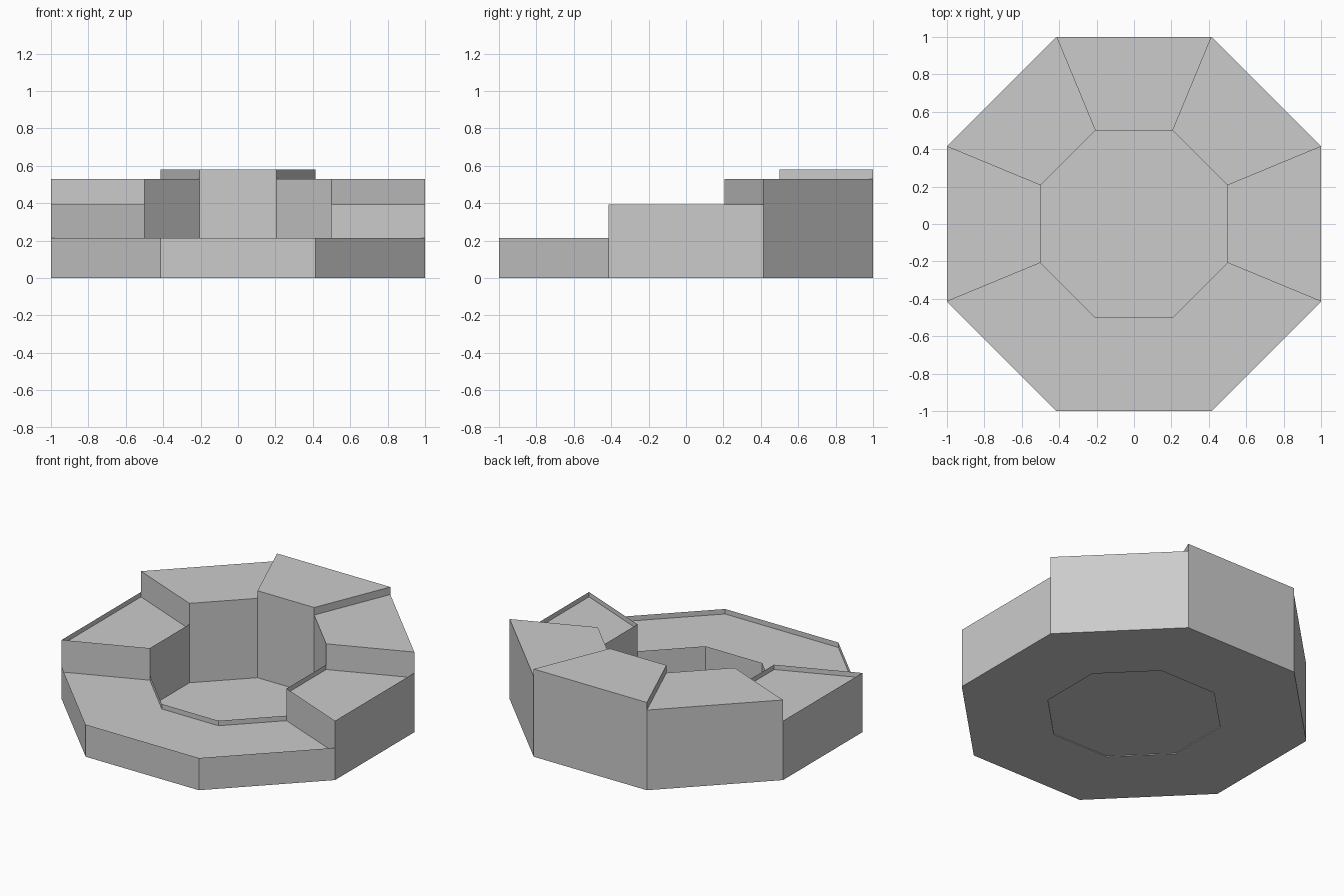
import bpy, bmesh
from math import radians, cos, sin

if "Cube" in bpy.data.objects:
    bpy.data.objects.remove(bpy.data.objects["Cube"])

OUTER, INNER = 1 / cos(radians(22.5)), 0.5 / cos(radians(22.5))


def corner(k, r, z):
    """Octagon corner k (corner 0 is at 22.5 degrees)."""
    a = radians(22.5 + 45 * k)
    return (r * cos(a), r * sin(a), z)


def finish(name, bm):
    mesh = bpy.data.meshes.new(name)
    bm.to_mesh(mesh)
    bm.free()
    obj = bpy.data.objects.new(name, mesh)
    bpy.context.collection.objects.link(obj)
    return obj


def sector(name, first, count, surface, rim=0.0):
    """Solid run of octagon sectors, with an optional thin upstanding rim."""
    bm = bmesh.new()
    ks = range(first, first + count + 1)
    rows = {(r, z): [bm.verts.new(corner(k, r, z)) for k in ks]
            for r in (OUTER, INNER) for z in (0, surface)}
    ob, ot = rows[OUTER, 0], rows[OUTER, surface]
    ib, it = rows[INNER, 0], rows[INNER, surface]
    for i in range(count):
        for a, b in ((ob, ot), (ot, it), (it, ib), (ib, ob)):
            bm.faces.new((a[i], a[i + 1], b[i + 1], b[i]))
    for i in (0, count):
        bm.faces.new((ob[i], ot[i], it[i], ib[i]))
    bmesh.ops.recalc_face_normals(bm, faces=bm.faces)
    if rim:
        # the side walls carry on above the recessed top surface
        loop = ot + it[::-1]
        low = [bm.verts.new(v.co) for v in loop]
        high = [bm.verts.new((v.co.x, v.co.y, surface + rim)) for v in loop]
        for i in range(len(loop)):
            j = (i + 1) % len(loop)
            bm.faces.new((low[i], low[j], high[j], high[i]))
    return finish(name, bm)


# stepped ring: low front, middle sides, high back corners, highest back
sector("front_step", 4, 3, 0.18, 0.033)
sector("left_step", 3, 1, 0.36, 0.032)
sector("right_step", 7, 1, 0.36, 0.032)
sector("back_left_step", 2, 1, 0.53)
sector("back_right_step", 0, 1, 0.53)
sector("back_step", 1, 1, 0.58)

# thin floor of the central well
bm = bmesh.new()
bm.faces.new([bm.verts.new(corner(k, INNER, 0.005)) for k in range(8)])
finish("well_floor", bm)
